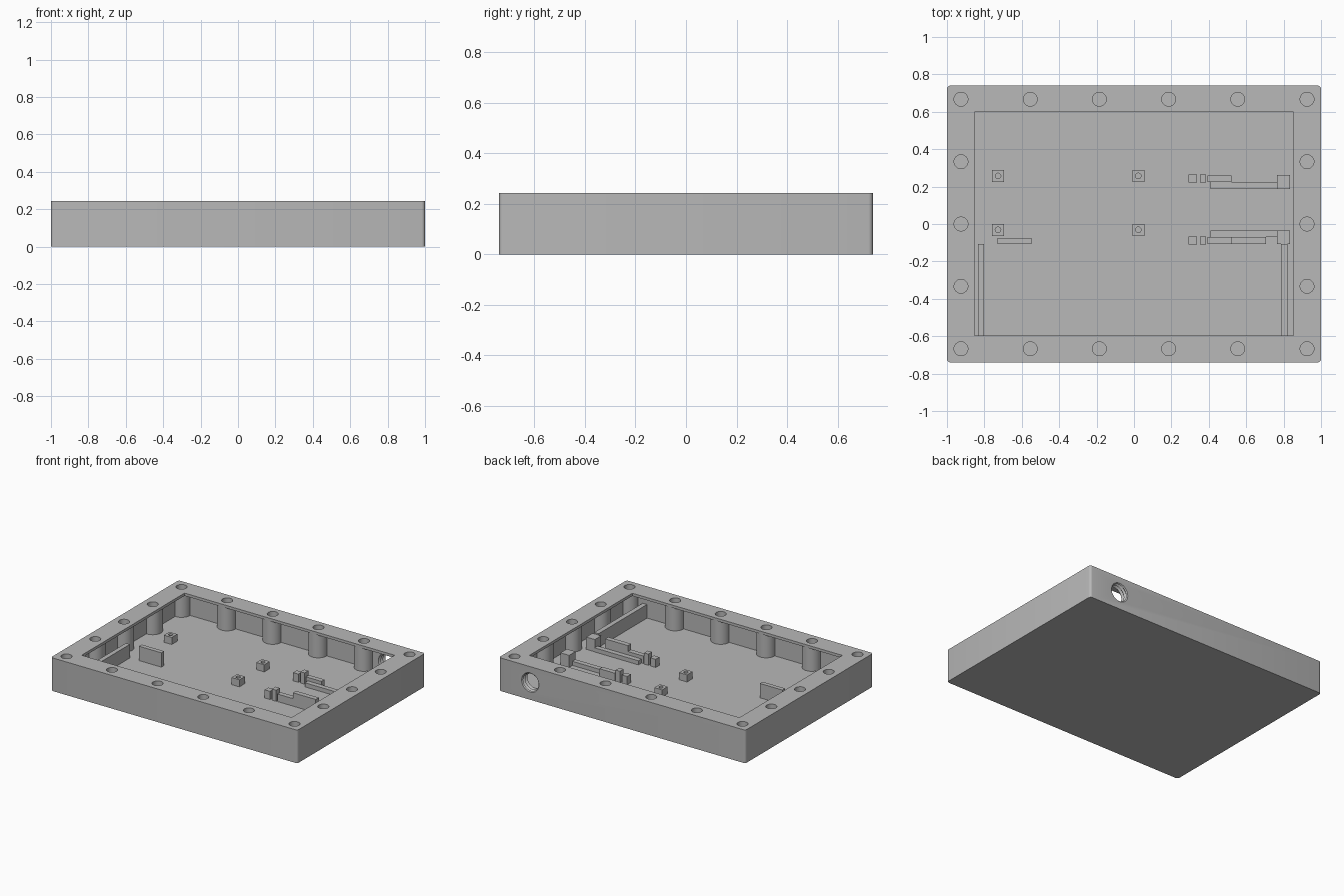
import bpy, bmesh, math
from mathutils import Matrix

cube = bpy.data.objects.get("Cube")
if cube:
    bpy.data.objects.remove(cube, do_unlink=True)

HEIGHT, FLOOR, LIP = 0.243, 0.05, 0.02

grey = bpy.data.materials.new("plain grey")
grey.use_nodes = True
grey.diffuse_color = (0.48, 0.48, 0.48, 1)
grey.node_tree.nodes["Principled BSDF"].inputs["Base Color"].default_value = (0.48, 0.48, 0.48, 1)


def finish(bm, name):
    bmesh.ops.recalc_face_normals(bm, faces=bm.faces)
    mesh = bpy.data.meshes.new(name)
    bm.to_mesh(mesh)
    bm.free()
    mesh.materials.append(grey)
    obj = bpy.data.objects.new(name, mesh)
    bpy.context.collection.objects.link(obj)
    return obj


def box(name, x0, x1, y0, y1, z0, z1, corner=0):
    bm = bmesh.new()
    place = Matrix.Translation(((x0 + x1) / 2, (y0 + y1) / 2, (z0 + z1) / 2))
    bmesh.ops.create_cube(bm, size=1, matrix=place @ Matrix.Diagonal((x1 - x0, y1 - y0, z1 - z0, 1)))
    if corner:
        upright = [e for e in bm.edges if abs(e.verts[0].co.z - e.verts[1].co.z) > 0.01]
        bmesh.ops.bevel(bm, geom=upright, offset=corner, segments=4, profile=0.5, affect='EDGES')
    return finish(bm, name)


def cylinders(name, points, radius, z0, z1, sides=32):
    bm = bmesh.new()
    for x, y in points:
        bmesh.ops.create_cone(bm, cap_ends=True, segments=sides, radius1=radius, radius2=radius,
                              depth=z1 - z0, matrix=Matrix.Translation((x, y, (z0 + z1) / 2)))
    return finish(bm, name)


def combine(target, tool, operation):
    mod = target.modifiers.new(operation.title(), 'BOOLEAN')
    mod.operation, mod.solver, mod.object = operation, 'EXACT', tool
    bpy.context.view_layer.objects.active = target
    bpy.ops.object.modifier_apply(modifier=mod.name)
    bpy.data.objects.remove(tool, do_unlink=True)


def thread_cutter(x, z, y0, pitch, turns, sides=40):
    # Stack of ridged rings along y
    bm = bmesh.new()
    rings = []
    for i in range(2 * turns + 1):
        r = 0.075 if i % 2 == 0 else 0.063
        rings.append([bm.verts.new((x + r * math.cos(math.tau * k / sides), y0 + i * pitch / 2,
                                    z + r * math.sin(math.tau * k / sides))) for k in range(sides)])
    for a, b in zip(rings, rings[1:]):
        for k in range(sides):
            n = (k + 1) % sides
            bm.faces.new((a[k], a[n], b[n], b[k]))
    bm.faces.new(rings[0])
    bm.faces.new(rings[-1])
    return finish(bm, "port_cutter")


# Bolt positions around the rim
bolts = [(-0.925 + 0.37 * i, y) for i in range(6) for y in (-0.667, 0.667)]
bolts += [(x, y) for x in (-0.925, 0.925) for y in (-0.333, 0, 0.333)]

# Tray with overhanging rim, bolt columns, bolt holes and a threaded port
tray = box("tray", -1, 1, -0.74, 0.74, 0, HEIGHT, corner=0.018)
combine(tray, box("cavity", -0.93, 0.93, -0.67, 0.67, FLOOR, HEIGHT - LIP), 'DIFFERENCE')
combine(tray, box("opening", -0.852, 0.852, -0.595, 0.598, 0.15, 0.3), 'DIFFERENCE')
combine(tray, cylinders("columns", bolts, 0.067, FLOOR - 0.01, HEIGHT - 0.008), 'UNION')
combine(tray, cylinders("bolt_holes", bolts, 0.037, 0.11, 0.3), 'DIFFERENCE')
combine(tray, thread_cutter(0.745, 0.127, 0.645, 0.025, 4), 'DIFFERENCE')

# Standoffs with pilot holes
for i, (x, y) in enumerate([(-0.727, 0.257), (0.023, 0.257), (-0.727, -0.031), (0.023, -0.031)]):
    post = box(f"standoff_{i + 1}", x - 0.032, x + 0.032, y - 0.032, y + 0.032, FLOOR - 0.01, 0.102)
    combine(post, cylinders("pilot", [(x, y)], 0.015, 0.065, 0.2, 16), 'DIFFERENCE')

# Guide rails and locating ribs: x range, y range, top height
ribs = {
    "right_rail": (0.785, 0.82, -0.67, -0.108, 0.15),
    "left_rail": (-0.835, -0.802, -0.67, -0.108, 0.15),
    "left_rib": (-0.73, -0.548, -0.106, -0.074, 0.155),
    "front_stop_block": (0.765, 0.835, -0.108, -0.036, 0.14),
    "front_tall_rib": (0.52, 0.705, -0.106, -0.07, 0.148),
    "front_link": (0.7, 0.77, -0.07, -0.05, 0.08),
    "back_stop_block": (0.765, 0.835, 0.188, 0.262, 0.138),
}
for name, (x0, x1, y0, y1, top) in ribs.items():
    box(name, x0, x1, y0, y1, FLOOR - 0.01, top)

# Repeated holder pieces in the front and back groups
for group, outer, ledge in (("front", -0.106, -0.07), ("back", 0.224, 0.188)):
    box(group + "_ledge", 0.41, 0.766, ledge, ledge + 0.036, FLOOR - 0.01, 0.08)
    box(group + "_low_rib", 0.393, 0.52, outer, outer + 0.036, FLOOR - 0.01, 0.105)
    box(group + "_tall_peg", 0.352, 0.386, outer - 0.003, outer + 0.04, FLOOR - 0.01, 0.132)
    box(group + "_short_peg", 0.292, 0.336, outer - 0.003, outer + 0.04, FLOOR - 0.01, 0.11)

# Smooth only the round walls
bpy.ops.object.select_all(action='DESELECT')
tray.select_set(True)
bpy.context.view_layer.objects.active = tray
bpy.ops.object.shade_smooth_by_angle(angle=math.radians(30))
